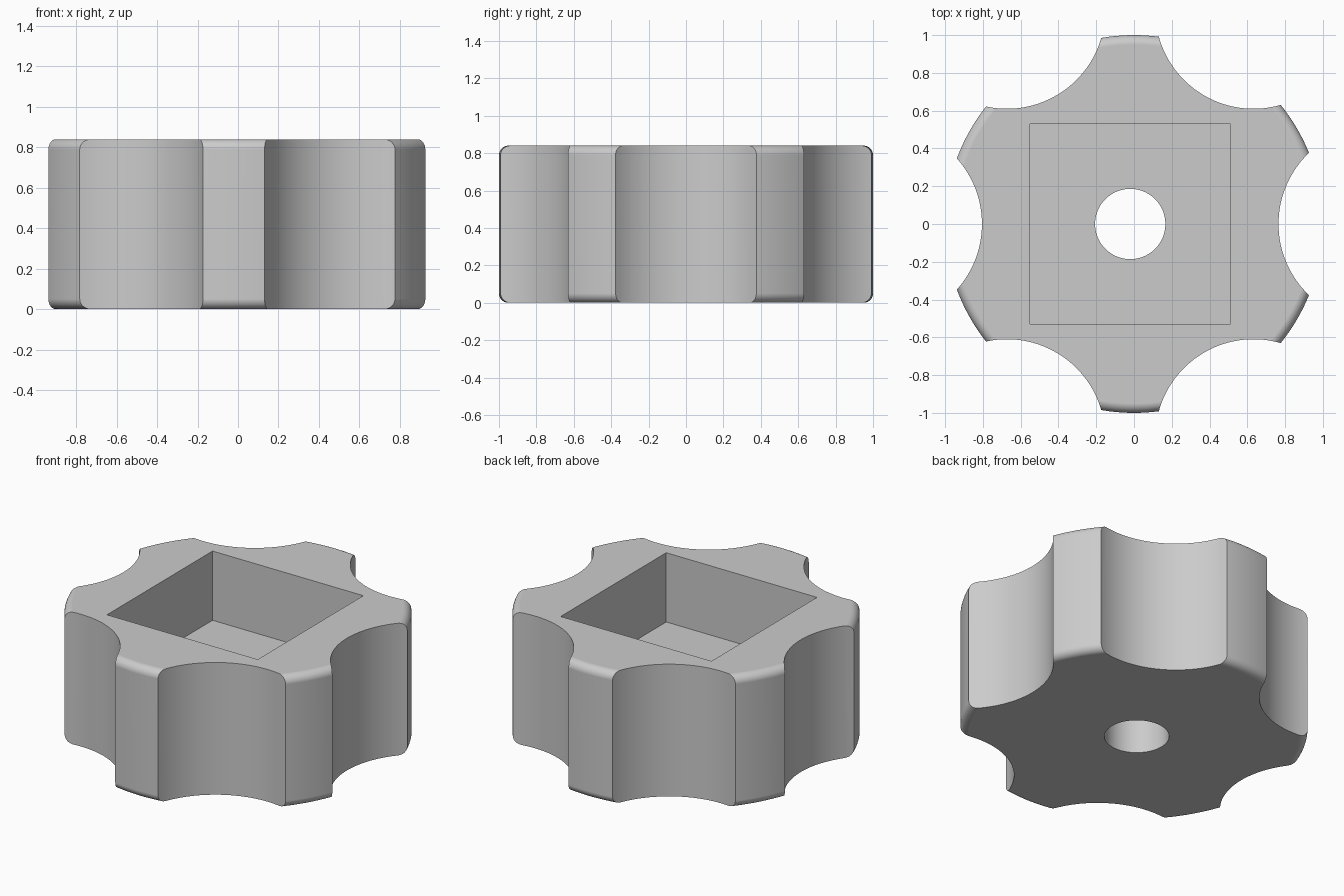
import bpy, bmesh, math
from mathutils import Matrix, Vector

cube = bpy.data.objects.get("Cube")
if cube:
    bpy.data.objects.remove(cube, do_unlink=True)

HEIGHT, RADIUS, FILLET = 0.84, 1.0, 0.05
AXIS_X = -0.02          # bore, pocket and grips share this slightly offset axis
POCKET_SIDE, POCKET_FLOOR = 1.06, 0.40

gray = bpy.data.materials.new("light gray")
gray.use_nodes = True
color = (0.6, 0.6, 0.6, 1)
gray.diffuse_color = color
gray.node_tree.nodes["Principled BSDF"].inputs["Base Color"].default_value = color


def add_object(name, bm):
    bmesh.ops.recalc_face_normals(bm, faces=bm.faces)
    mesh = bpy.data.meshes.new(name)
    bm.to_mesh(mesh)
    bm.free()
    mesh.materials.append(gray)
    obj = bpy.data.objects.new(name, mesh)
    bpy.context.collection.objects.link(obj)
    return obj


def cylinder_cutter(name, x, y, radius):
    bm = bmesh.new()
    bmesh.ops.create_cone(bm, cap_ends=True, segments=128, radius1=radius, radius2=radius,
                          depth=3, matrix=Matrix.Translation((x, y, 0)))
    return add_object(name, bm)


# Round body with rolled rims, turned from a profile
profile = [Vector((0, 0, 0))]
for center_z, start in ((FILLET, -90), (HEIGHT - FILLET, 0)):
    for i in range(9):
        a = math.radians(start + 90 * i / 8)
        profile.append(Vector((RADIUS - FILLET + FILLET * math.cos(a), 0,
                               center_z + FILLET * math.sin(a))))
profile.append(Vector((0, 0, HEIGHT)))
bm = bmesh.new()
verts = [bm.verts.new(p) for p in profile]
edges = [bm.edges.new(pair) for pair in zip(verts, verts[1:])]
bmesh.ops.spin(bm, geom=verts + edges, axis=(0, 0, 1), cent=(0, 0, 0),
               angle=math.tau, steps=192)
bmesh.ops.remove_doubles(bm, verts=bm.verts, dist=0.0001)
bmesh.ops.dissolve_limit(bm, angle_limit=0.001, verts=bm.verts, edges=bm.edges)
knob = add_object("knob_body", bm)

# Six finger grips, the centre bore and the square pocket
cutters = [cylinder_cutter("grip_cutter", AXIS_X + 1.305 * math.cos(k * math.pi / 3),
                           1.305 * math.sin(k * math.pi / 3), 0.52) for k in range(6)]
cutters.append(cylinder_cutter("bore_cutter", AXIS_X, 0, 0.186))
bm = bmesh.new()
bmesh.ops.create_cube(bm, size=1, matrix=Matrix.Translation((AXIS_X, 0, POCKET_FLOOR + 0.5))
                      @ Matrix.Diagonal((POCKET_SIDE, POCKET_SIDE, 1, 1)))
cutters.append(add_object("pocket_cutter", bm))

for cutter in cutters:
    cut = knob.modifiers.new(cutter.name, "BOOLEAN")
    cut.operation, cut.solver, cut.object = "DIFFERENCE", "EXACT", cutter

# Bake the cuts, then shade smooth with sharp edges kept
graph = bpy.context.evaluated_depsgraph_get()
knob.data = bpy.data.meshes.new_from_object(knob.evaluated_get(graph))
knob.modifiers.clear()
for cutter in cutters:
    bpy.data.objects.remove(cutter, do_unlink=True)

bpy.ops.object.select_all(action="DESELECT")
knob.select_set(True)
bpy.context.view_layer.objects.active = knob
bpy.ops.object.shade_smooth_by_angle(angle=math.radians(30))
weighted = knob.modifiers.new("flat caps", "WEIGHTED_NORMAL")
weighted.keep_sharp = True
